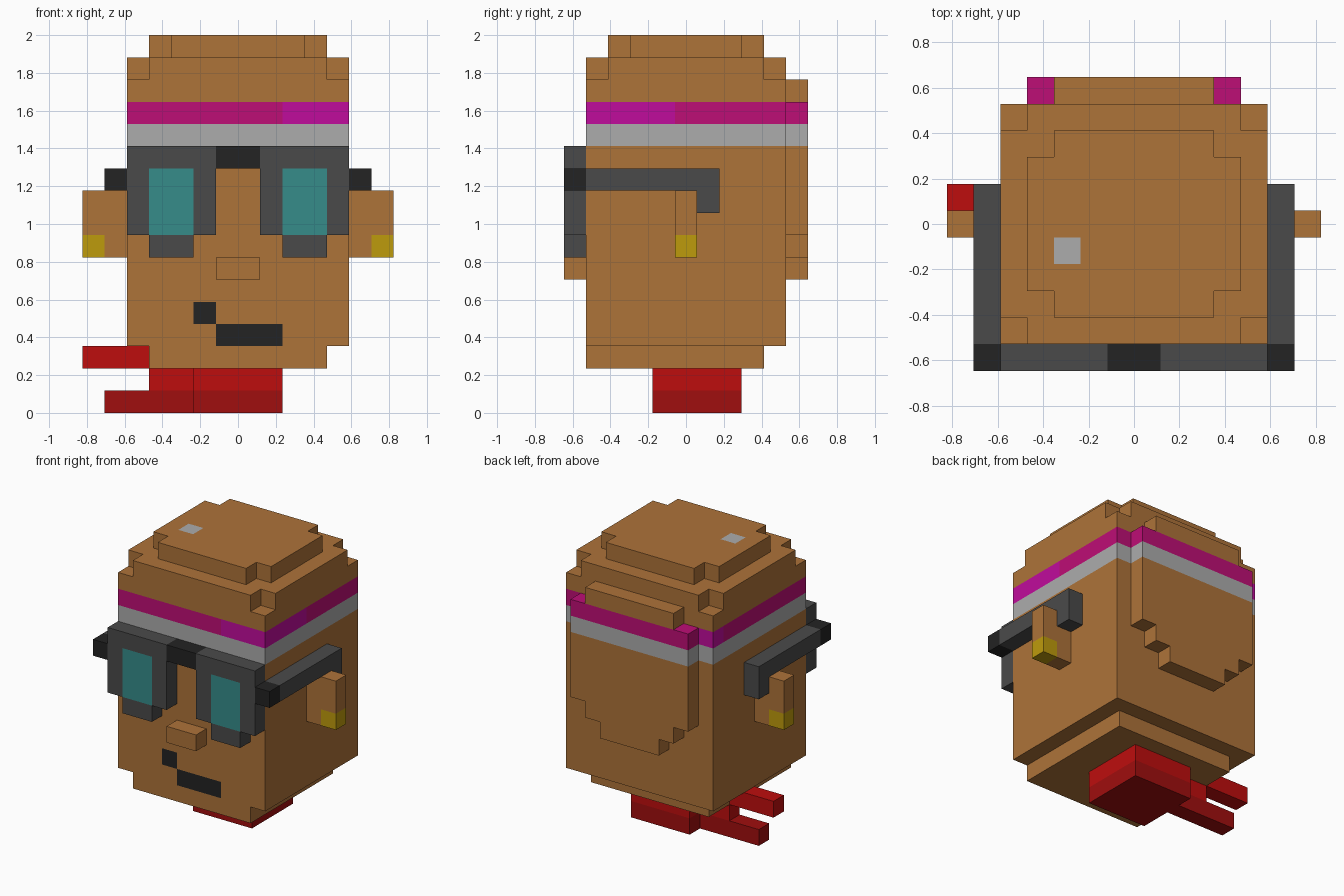
import bpy, bmesh
from mathutils import Vector

if "Cube" in bpy.data.objects:
    bpy.data.objects.remove(bpy.data.objects["Cube"], do_unlink=True)

U = 2 / 17  # size of one block; x is counted from the centre, y from the front, z from the ground


def linear(c):
    c /= 255
    return c / 12.92 if c <= 0.04045 else ((c + 0.055) / 1.055) ** 2.4


COLOURS = {
    "brown": (174, 115, 57), "crimson": (190, 14, 118), "magenta": (192, 12, 156),
    "light_grey": (172, 172, 172), "dark_grey": (74, 74, 74), "black": (35, 35, 35),
    "teal": (54, 140, 138), "gold": (190, 155, 12), "red": (190, 13, 13), "dark_red": (160, 14, 14),
}
NAMES = list(COLOURS)
MATERIALS = {}
for name, rgb in COLOURS.items():
    m = bpy.data.materials.new(name)
    m.use_nodes = True
    col = (*[linear(c) for c in rgb], 1)
    m.diffuse_color = col
    bsdf = m.node_tree.nodes["Principled BSDF"]
    bsdf.inputs["Base Color"].default_value = col
    bsdf.inputs["Roughness"].default_value = 0.8
    MATERIALS[name] = m

cells = {}  # block position -> (part, colour)


def box(part, colour, x, y, z):
    for i in range(*x):
        for j in range(*y):
            for k in range(*z):
                cells[i, j, k] = (part, colour)


def pair(part, colour, x, y, z):
    """A box and its mirror image across x = 0."""
    box(part, colour, x, y, z)
    box(part, colour, (-x[1], -x[0]), y, z)


# Head: chin, face, headband stripes, two crown layers with notched corners
box("head", "brown", (-4, 4), (1, 9), (2, 3))
box("head", "brown", (-5, 5), (1, 10), (3, 15))
box("head", "light_grey", (-5, 5), (1, 10), (12, 13))
box("head", "crimson", (-5, 5), (1, 10), (13, 14))
box("head", "magenta", (2, 5), (1, 5), (13, 14))
box("head", "magenta", (-5, -4), (9, 10), (13, 14))
for half_x, y0, y1, z in ((5, 1, 10, 15), (4, 2, 9, 16)):
    box("head", "brown", (-half_x, half_x), (y0 + 1, y1 - 1), (z, z + 1))
    box("head", "brown", (1 - half_x, half_x - 1), (y0, y1), (z, z + 1))
box("head", "light_grey", (-3, -2), (4, 5), (16, 17))  # shine on the crown
box("head", "black", (-1, 2), (1, 2), (3, 4))          # mouth
box("head", "black", (-2, -1), (1, 2), (4, 5))         # mouth corner

# Raised back of the head, tapering downwards
for half_x, z0, z1, colour in ((2, 6, 7, "brown"), (3, 7, 8, "brown"), (4, 8, 12, "brown"),
                               (4, 12, 13, "light_grey"), (4, 13, 14, "crimson"),
                               (3, 14, 15, "brown")):
    box("back_of_head", colour, (-half_x, half_x), (10, 11), (z0, z1))

# Nose and ears with earrings
box("nose", "brown", (-1, 1), (0, 1), (6, 7))
pair("ears", "brown", (5, 7), (5, 6), (7, 10))
pair("ears", "gold", (6, 7), (5, 6), (7, 8))

# Glasses: rims, lenses, bridge, hinges, temples
pair("glasses", "dark_grey", (1, 5), (0, 1), (8, 12))
pair("glasses", "dark_grey", (2, 4), (0, 1), (7, 8))
pair("glasses", "teal", (2, 4), (0, 1), (8, 11))
box("glasses", "black", (-1, 1), (0, 1), (11, 12))
pair("glasses", "black", (5, 6), (0, 1), (10, 11))
pair("glasses", "dark_grey", (5, 6), (1, 7), (10, 11))
pair("glasses", "dark_grey", (5, 6), (6, 7), (9, 10))

# Scarf: neck wrap and two tails
box("scarf", "dark_red", (-2, 2), (4, 8), (0, 1))
box("scarf", "red", (-2, 2), (4, 8), (1, 2))
box("scarf", "dark_red", (-6, -2), (6, 7), (0, 1))
box("scarf", "red", (-4, -2), (6, 7), (1, 2))
box("scarf", "red", (-7, -4), (6, 7), (2, 3))

# Turn the exposed block sides of each part into a clean mesh
for part in dict.fromkeys(p for p, _ in cells.values()):
    bm = bmesh.new()
    verts = {}
    for pos, (owner, colour) in cells.items():
        if owner != part:
            continue
        for axis in range(3):
            for side in (0, 1):
                beside = list(pos)
                beside[axis] += 2 * side - 1
                if tuple(beside) in cells:
                    continue
                ring = []
                for a, b in ((0, 0), (1, 0), (1, 1), (0, 1)):
                    c = list(pos)
                    c[axis] += side
                    c[(axis + 1) % 3] += a
                    c[(axis + 2) % 3] += b
                    c = tuple(c)
                    if c not in verts:
                        verts[c] = bm.verts.new(Vector((c[0], c[1] - 5.5, c[2])) * U)
                    ring.append(verts[c])
                face = bm.faces.new(ring if side else ring[::-1])
                face.material_index = NAMES.index(colour)
    bmesh.ops.dissolve_limit(bm, angle_limit=0.01, verts=bm.verts[:], edges=bm.edges[:],
                             delimit={'MATERIAL'})
    mesh = bpy.data.meshes.new(part)
    for name in NAMES:
        mesh.materials.append(MATERIALS[name])
    bm.to_mesh(mesh)
    bm.free()
    bpy.context.scene.collection.objects.link(bpy.data.objects.new(part, mesh))
